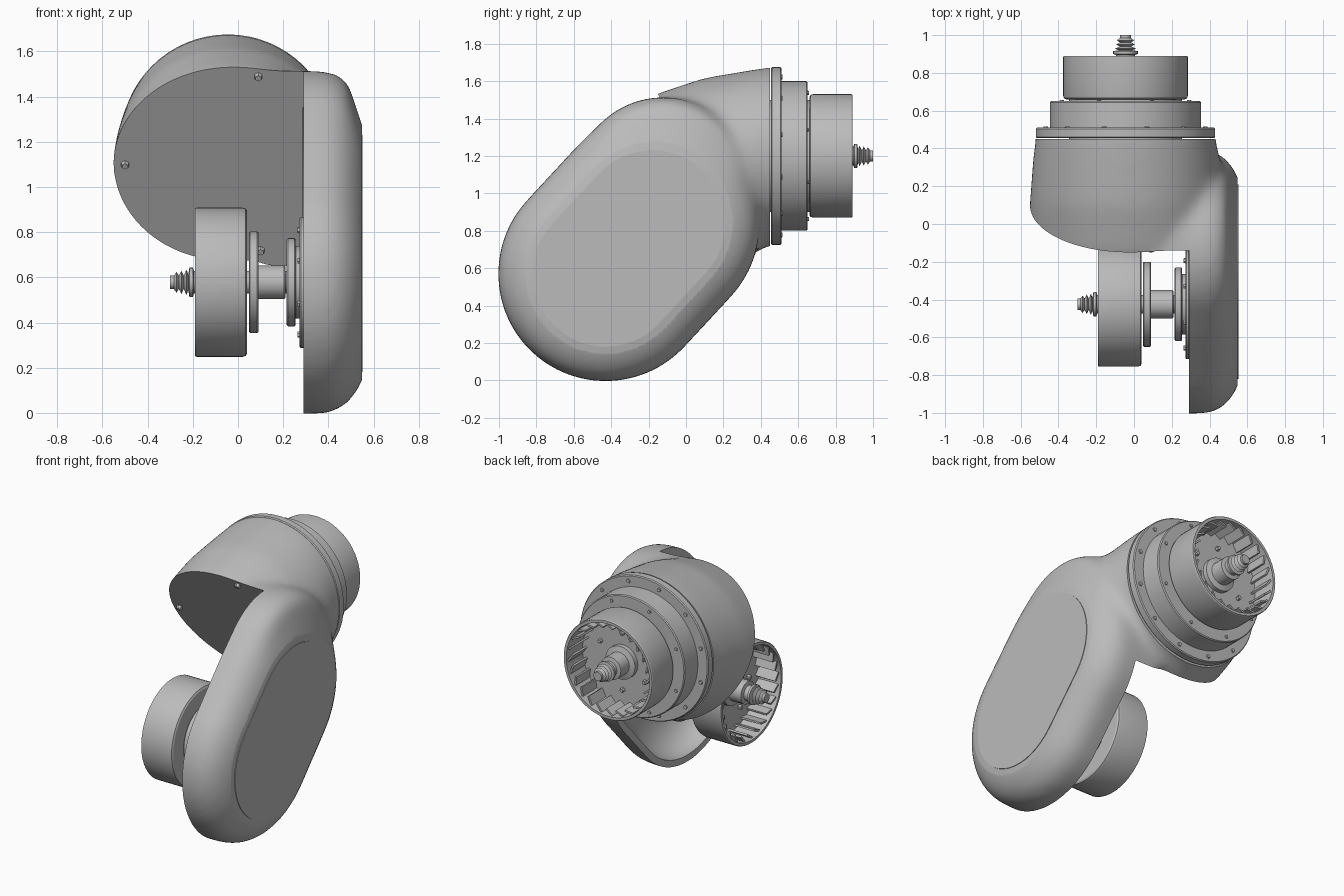
import bpy, bmesh
from math import sin, cos, pi, radians
from mathutils import Matrix, Vector

if "Cube" in bpy.data.objects:
    bpy.data.objects.remove(bpy.data.objects["Cube"])

grey = bpy.data.materials.new("plain grey")
grey.use_nodes = True
grey.diffuse_color = (0.5, 0.5, 0.5, 1)
grey.node_tree.nodes["Principled BSDF"].inputs["Base Color"].default_value = (0.5, 0.5, 0.5, 1)


def add_object(name, bm, matrix=Matrix(), smooth=True):
    bmesh.ops.recalc_face_normals(bm, faces=bm.faces)
    mesh = bpy.data.meshes.new(name)
    bm.to_mesh(mesh)
    bm.free()
    mesh.materials.append(grey)
    obj = bpy.data.objects.new(name, mesh)
    obj.matrix_world = matrix
    bpy.context.collection.objects.link(obj)
    if smooth:
        shade(obj)
    return obj


def shade(obj):
    bpy.ops.object.select_all(action="DESELECT")
    obj.select_set(True)
    bpy.context.view_layer.objects.active = obj
    bpy.ops.object.shade_smooth_by_angle(angle=radians(25))


def lathe(name, profile, matrix, steps=64):
    """Spin a (radius, height) profile around local z."""
    bm = bmesh.new()
    verts = [bm.verts.new((r, 0, z)) for r, z in profile]
    edges = [bm.edges.new(pair) for pair in zip(verts, verts[1:])]
    bmesh.ops.spin(bm, geom=verts + edges, cent=(0, 0, 0), axis=(0, 0, 1),
                   angle=2 * pi, steps=steps, use_merge=True)
    bmesh.ops.remove_doubles(bm, verts=bm.verts, dist=1e-4)
    return add_object(name, bm, matrix)


def disc(name, radius, low, high, matrix, bevel=0.006):
    return lathe(name, [(0, low), (radius - bevel, low), (radius, low + bevel),
                        (radius, high - bevel), (radius - bevel, high), (0, high)], matrix)


def bolt_circle(name, radius, z, count, matrix, size=0.018):
    bm = bmesh.new()
    for i in range(count):
        spot = Matrix.Rotation(2 * pi * (i + 0.5) / count, 4, "Z") @ Matrix.Translation((radius, 0, z))
        bmesh.ops.create_cone(bm, cap_ends=True, segments=6, radius1=size, radius2=size * 0.7,
                              depth=0.03, matrix=spot)
    add_object(name, bm, matrix, False)


def prism(name, outline, x0, x1):
    """Extrude a (y, z) outline along x."""
    bm = bmesh.new()
    face = bm.faces.new([bm.verts.new((x0, y, z)) for y, z in outline])
    moved = bmesh.ops.extrude_face_region(bm, geom=[face])["geom"]
    bmesh.ops.translate(bm, vec=(x1 - x0, 0, 0),
                        verts=[v for v in moved if isinstance(v, bmesh.types.BMVert)])
    return add_object(name, bm, smooth=False)


N = 64
LOW, HIGH, SHOULDER = (-0.43, 0.57), (-0.18, 0.84), (-0.12, 1.04)


def rounded_hull(name, ends, start, edge):
    """Hull of round ends (centre, flat radius, rounding, steps), rounded from x = edge."""
    bm = bmesh.new()
    for centre, flat, curve, steps in ends:
        rings = [(start, flat + curve)]
        for k in range(steps):
            t = pi / 2 * k / 8
            rings.append((edge + 0.21 * sin(t), flat + curve * cos(t)))
        for x, r in rings:
            for i in range(N):
                a = 2 * pi * i / N
                bm.verts.new((x, centre[0] + r * cos(a), centre[1] + r * sin(a)))
    hull = bmesh.ops.convex_hull(bm, input=bm.verts)
    loose = set(hull["geom_interior"]) | set(hull["geom_unused"])
    bmesh.ops.delete(bm, geom=[v for v in loose if isinstance(v, bmesh.types.BMVert)], context="VERTS")
    return add_object(name, bm, smooth=False)


# Arm slab and the hollow on its inner side
body = rounded_hull("arm_core", [(LOW, 0.275, 0.3, 9), (HIGH, 0.275, 0.3, 9),
                                 (SHOULDER, 0.175, 0.3, 4)], 0.1, 0.37)
hollow = rounded_hull("hollow_cutter", [(LOW, 0.24, 0.29, 9), (HIGH, 0.24, 0.29, 9)], 0.288, 0.31)

# Housing: drooping drum lofted from circles along y
sections = [(0.7, -0.045, 1.2, 0.475), (0.45, -0.045, 1.2, 0.475), (0.35, -0.04, 1.165, 0.495),
            (0.1, -0.035, 1.1, 0.518), (-0.15, -0.02, 1.0, 0.536), (-0.4, 0, 0.85, 0.536)]
bm = bmesh.new()
loops = []
for y, cx, cz, r in sections:
    loops.append([bm.verts.new((cx + r * cos(2 * pi * i / N), y, cz + r * sin(2 * pi * i / N)))
                  for i in range(N)])
for a, b in zip(loops, loops[1:]):
    for i in range(N):
        j = (i + 1) % N
        bm.faces.new((a[i], a[j], b[j], b[i]))
bm.faces.new(loops[0])
bm.faces.new(loops[-1])
drum = add_object("drum_core", bm, smooth=False)

# Cutters: slanted notch beside the arm, flat back of the housing, flat side of the arm
notch = prism("notch_cutter", [(-0.441, 2.03), (-0.15, 1.53), (0.35, 0.67), (0.74, 0),
                               (0.74, -0.5), (-2, -0.5), (-2, 2.03)], -1.5, 0.29)
back = prism("back_cutter", [(0.45, -0.5), (2, -0.5), (2, 2.5), (0.45, 2.5)], -1.5, 1.5)
side = prism("side_cutter", [(-2, -0.5), (2, -0.5), (2, 2.5), (-2, 2.5)], 0.548, 1.5)


def boolean(kind, other):
    mod = body.modifiers.new(kind, "BOOLEAN")
    mod.operation = kind
    mod.object = other
    mod.solver = "EXACT"


# Blend arm and drum, then cut crisp faces
boolean("UNION", drum)
blend = body.modifiers.new("blend", "REMESH")
blend.mode = "VOXEL"
blend.voxel_size = 0.022
soften = body.modifiers.new("soften", "SMOOTH")
soften.factor = 0.5
soften.iterations = 30
for cutter in (notch, back, side, hollow):
    boolean("DIFFERENCE", cutter)
bpy.context.view_layer.update()
graph = bpy.context.evaluated_depsgraph_get()
mesh = bpy.data.meshes.new_from_object(body.evaluated_get(graph))
for helper in (body, drum, notch, back, side, hollow):
    bpy.data.objects.remove(helper)
mesh.materials.clear()
mesh.materials.append(grey)
shell = bpy.data.objects.new("body_shell", mesh)
bpy.context.collection.objects.link(shell)
shade(shell)

# Side panel: flat slot-shaped plate
turn = 0.823
outline = []
for centre, start in ((HIGH, turn - pi / 2), (LOW, turn + pi / 2)):
    for i in range(25):
        a = start + pi * i / 24
        outline.append((centre[0] + 0.39 * cos(a), centre[1] + 0.39 * sin(a)))
prism("side_panel", outline, 0.544, 0.552)

# Small bolts around the slanted face
slope = Vector((0, -0.86, -0.5)).to_track_quat("Z", "Y").to_matrix().to_4x4()
bm = bmesh.new()
for x, z in ((-0.5, 1.1), (0.09, 1.49), (0.1, 0.72)):
    spot = Matrix.Translation((x, -0.15 + (1.53 - z) * 0.5814, z)) @ slope
    bmesh.ops.create_cone(bm, cap_ends=True, segments=6, radius1=0.025, radius2=0.015,
                          depth=0.04, matrix=spot)
add_object("face_bolts", bm, smooth=False)


# Wheel: open cup with inner fins, hub and threaded shaft
def wheel(prefix, m):
    lathe(prefix + "_cup", [(0, 0), (0.315, 0), (0.326, 0.006), (0.33, 0.02), (0.33, 0.224),
                            (0.326, 0.23), (0.308, 0.23), (0.3, 0.07), (0, 0.07)], m)
    bm = bmesh.new()
    for i in range(24):
        place = (Matrix.Rotation(2 * pi * i / 24, 4, "Z") @ Matrix.Translation((0.288, 0, 0.14))
                 @ Matrix.Rotation(0.95, 4, "Z") @ Matrix.Diagonal((0.06, 0.012, 0.15, 1)))
        bmesh.ops.create_cube(bm, size=1, matrix=place)
    add_object(prefix + "_fins", bm, m, False)
    bolt_circle(prefix + "_floor_bolts", 0.19, 0.075, 6, m)
    shaft = [(0, 0.06), (0.11, 0.06), (0.11, 0.1), (0.075, 0.11), (0.075, 0.2), (0.05, 0.205),
             (0.05, 0.235), (0.065, 0.24), (0.065, 0.255), (0.035, 0.26)]
    for k in range(3):
        z = 0.268 + k * 0.022
        shaft += [(0.056 - k * 0.005, z), (0.03, z + 0.012)]
    lathe(prefix + "_shaft", shaft + [(0.03, 0.34), (0, 0.34)], m, 24)


upper = Matrix.Translation((-0.045, 0.66, 1.2)) @ Matrix.Rotation(-pi / 2, 4, "X")
lower = Matrix.Translation((0.04, -0.425, 0.578)) @ Matrix.Rotation(-pi / 2, 4, "Y")
wheel("upper_wheel", upper)
wheel("lower_wheel", lower)

# Upper collars
disc("collar_core", 0.3, -0.3, 0.01, upper)
disc("collar_flange", 0.475, -0.205, -0.15, upper)
disc("collar_ring", 0.4, -0.16, -0.01, upper)
bolt_circle("flange_bolts", 0.437, -0.158, 12, upper)
bolt_circle("ring_bolts", 0.365, -0.018, 8, upper, 0.015)

# Lower axle stack
disc("wheel_backing", 0.225, -0.05, -0.008, lower)
disc("axle_core", 0.05, -0.26, 0.01, lower)
disc("axle_hub", 0.075, -0.17, -0.04, lower)
disc("axle_disc", 0.195, -0.215, -0.175, lower)
disc("axle_spacer", 0.16, -0.24, -0.21, lower)
disc("mount_plate", 0.29, -0.255, -0.232, lower)
disc("mount_post", 0.15, -0.485, -0.25, lower)
bolt_circle("mount_bolts", 0.25, -0.238, 8, lower)
